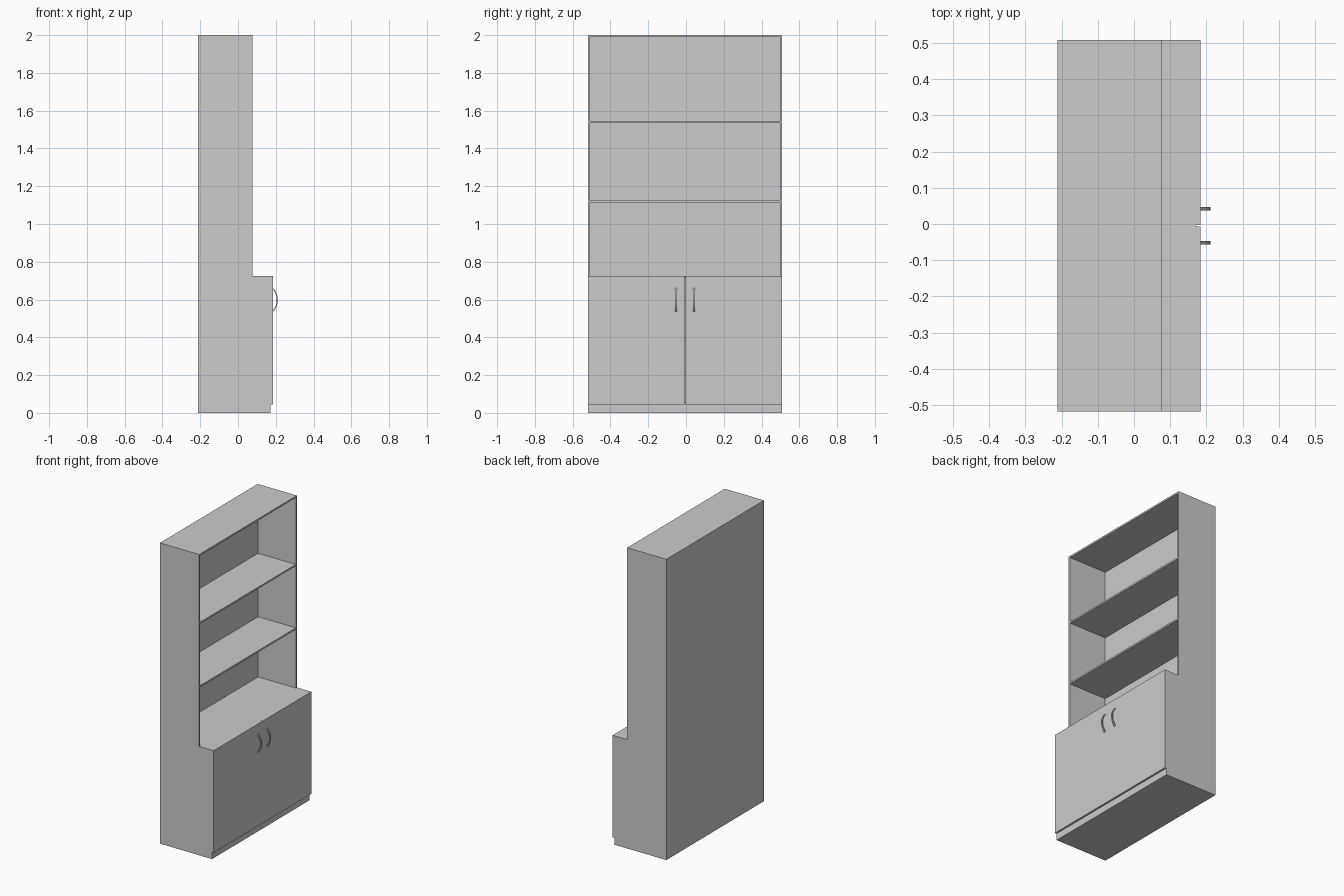
import bpy, bmesh, math

cube = bpy.data.objects.get("Cube")
if cube:
    bpy.data.objects.remove(cube, do_unlink=True)

grey = bpy.data.materials.new("plain_grey")
grey.use_nodes = True
colour = (0.6, 0.6, 0.6, 1)
grey.diffuse_color = colour
grey.node_tree.nodes["Principled BSDF"].inputs["Base Color"].default_value = colour

# Main dimensions
YC = -0.005          # middle of the width
HALF = 0.513         # half width
T = 0.011            # board thickness
BACK, UPPER, BODY, FRONT = -0.211, 0.077, 0.172, 0.184
COUNTER, PLINTH, TOP = 0.724, 0.045, 2.0
INNER = HALF - T


def finish(name, bm):
    bmesh.ops.recalc_face_normals(bm, faces=bm.faces)
    mesh = bpy.data.meshes.new(name)
    bm.to_mesh(mesh)
    bm.free()
    mesh.materials.append(grey)
    obj = bpy.data.objects.new(name, mesh)
    bpy.context.collection.objects.link(obj)
    return obj


def extrude_profile(name, points, y0, y1):
    """Extrude a closed (x, z) outline along y."""
    bm = bmesh.new()
    face = bm.faces.new([bm.verts.new((x, y0, z)) for x, z in points])
    new = bmesh.ops.extrude_face_region(bm, geom=[face])["geom"]
    verts = [v for v in new if isinstance(v, bmesh.types.BMVert)]
    bmesh.ops.translate(bm, verts=verts, vec=(0, y1 - y0, 0))
    return finish(name, bm)


def board(name, x0, x1, y0, y1, z0, z1):
    return extrude_profile(name, [(x0, z0), (x1, z0), (x1, z1), (x0, z1)], y0, y1)


# Back panel and stepped side panels
board("back_panel", BACK, BACK + T, YC - HALF, YC + HALF, 0, TOP)
side = [(BACK + T, 0), (BODY, 0), (BODY, COUNTER), (UPPER, COUNTER),
        (UPPER, TOP), (BACK + T, TOP)]
for label, s in (("left", 1), ("right", -1)):
    extrude_profile(label + "_side_panel", side, YC + s * INNER, YC + s * HALF)

# Horizontal boards
for name, z, depth in (("top_board", TOP, UPPER), ("upper_shelf", 1.546, UPPER),
                       ("lower_shelf", 1.124, UPPER), ("counter", COUNTER, BODY),
                       ("cabinet_floor", PLINTH + T, BODY), ("base_board", T, BODY)):
    board(name, BACK + T, depth, YC - INNER, YC + INNER, z - T, z)

# Plinth below the doors
board("plinth", BODY - T, BODY, YC - INNER, YC + INNER, T, PLINTH)

# Doors with bowed strip handles
ARC_R, ARC_HALF, ARC_X, ARC_Z = 0.087, math.radians(43.6), 0.121, 0.598
for label, s in (("left", 1), ("right", -1)):
    board(label + "_door", BODY, FRONT, YC + s * 0.002, YC + s * HALF, PLINTH, COUNTER)
    steps = 12
    angles = [ARC_HALF * (2 * i / steps - 1) for i in range(steps + 1)]
    outline = [(ARC_X + r * math.cos(a), ARC_Z + r * math.sin(a))
               for r, seq in ((ARC_R + 0.003, angles), (ARC_R - 0.003, angles[::-1]))
               for a in seq]
    y = YC + s * 0.047
    handle = extrude_profile(label + "_handle", outline, y - 0.005, y + 0.005)
    for p in handle.data.polygons:
        p.use_smooth = len(p.vertices) == 4
    handle.data.set_sharp_from_angle(angle=math.radians(30))
